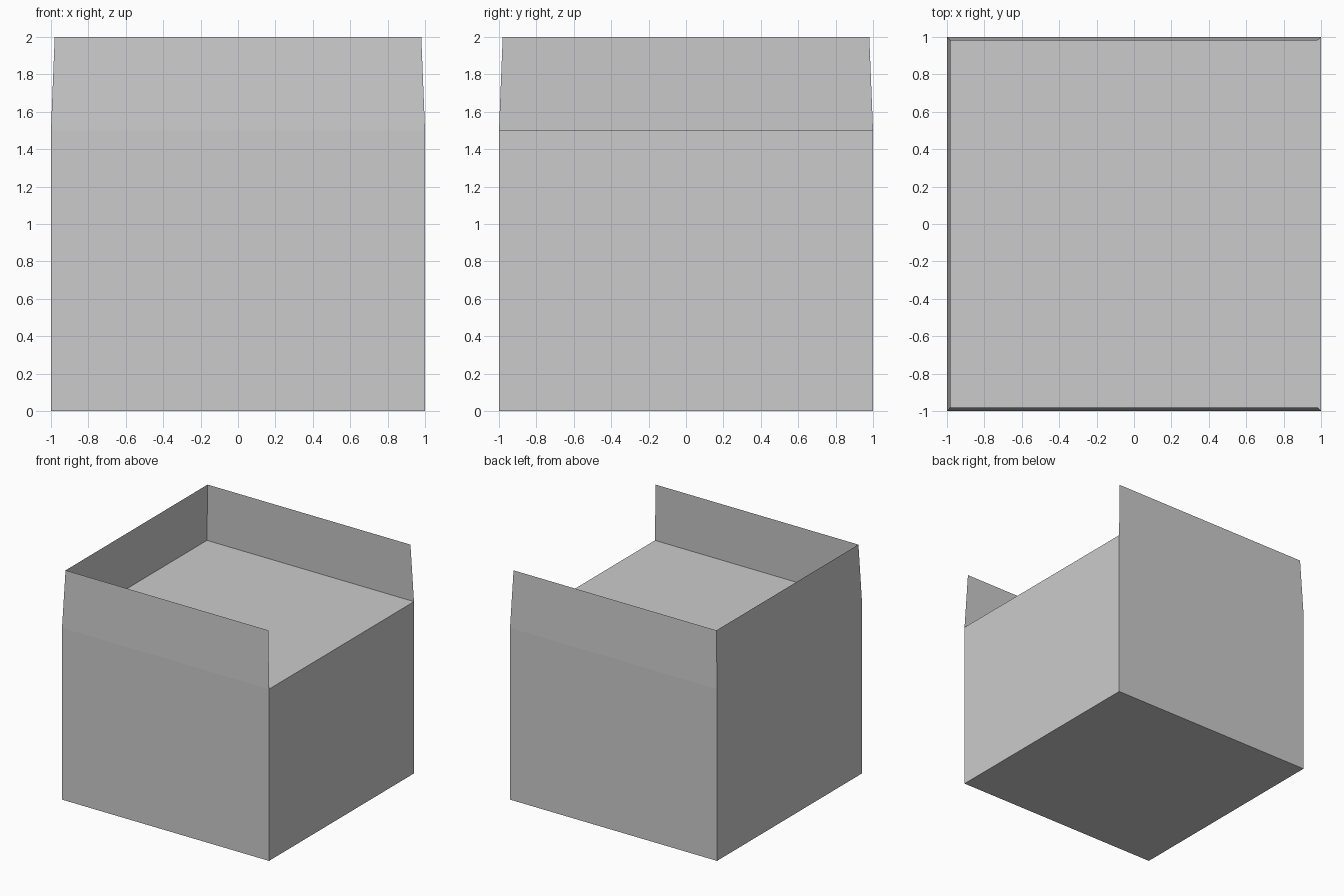
import bpy, bmesh
from mathutils import Matrix

if "Cube" in bpy.data.objects:
    bpy.data.objects.remove(bpy.data.objects["Cube"])

BODY_H, FLAP_H, TAPER = 1.5, 0.5, 0.98

bm = bmesh.new()

# Closed box body standing on the ground
bmesh.ops.create_cube(bm, size=2, matrix=Matrix.Translation((0, 0, BODY_H / 2))
                      @ Matrix.Diagonal((1, 1, BODY_H / 2, 1)))

# Thin flaps raised from the front, back and left top edges (right side stays open)
rim = [e for e in bm.edges
       if all(v.co.z > BODY_H - 0.01 for v in e.verts)
       and sum(v.co.x for v in e.verts) < 1]
res = bmesh.ops.extrude_edge_only(bm, edges=rim)
for v in (g for g in res["geom"] if isinstance(g, bmesh.types.BMVert)):
    v.co.x *= TAPER
    v.co.y *= TAPER
    v.co.z += FLAP_H

# Point flap faces outward
for f in bm.faces:
    c = f.calc_center_median()
    f.normal_update()
    if c.z > BODY_H + 0.01 and f.normal.x * c.x + f.normal.y * c.y < 0:
        f.normal_flip()

mesh = bpy.data.meshes.new("open_box")
bm.to_mesh(mesh)
bm.free()
bpy.context.collection.objects.link(bpy.data.objects.new("open_box", mesh))
